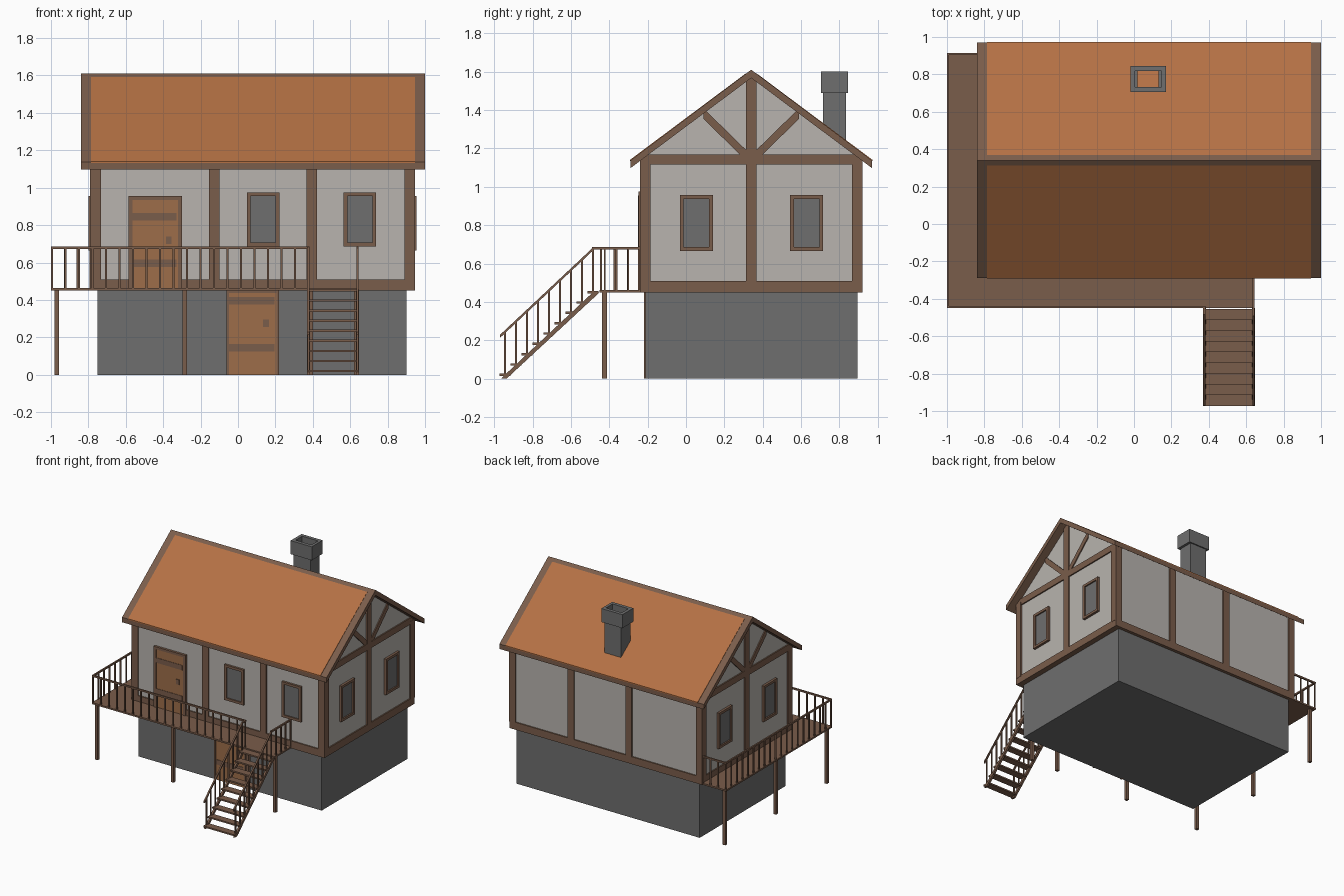
import bpy, bmesh
from mathutils import Vector

if "Cube" in bpy.data.objects:
    bpy.data.objects.remove(bpy.data.objects["Cube"])


def material(name, col):
    m = bpy.data.materials.new(name)
    m.diffuse_color = (*col, 1)
    m.use_nodes = True
    m.node_tree.nodes["Principled BSDF"].inputs["Base Color"].default_value = m.diffuse_color
    return m


WOOD = material("timber brown", (0.195, 0.109, 0.070))
DOOR = material("door wood", (0.34, 0.155, 0.067))
TILE = material("roof orange", (0.46, 0.165, 0.058))
WALL = material("plaster", (0.48, 0.455, 0.425))
STONE = material("stone grey", (0.156, 0.156, 0.156))


def finish(name, bm, mat):
    bmesh.ops.recalc_face_normals(bm, faces=bm.faces)
    me = bpy.data.meshes.new(name)
    bm.to_mesh(me)
    bm.free()
    me.materials.append(mat)
    ob = bpy.data.objects.new(name, me)
    bpy.context.collection.objects.link(ob)
    return ob


def boxes(name, mat, items):
    """One mesh of boxes, each (x0, x1, y0, y1, z0, z1)."""
    bm = bmesh.new()
    for x0, x1, y0, y1, z0, z1 in items:
        vs = bmesh.ops.create_cube(bm, size=1)["verts"]
        for v in vs:
            v.co = Vector(((x0 + x1) / 2 + v.co.x * (x1 - x0),
                           (y0 + y1) / 2 + v.co.y * (y1 - y0),
                           (z0 + z1) / 2 + v.co.z * (z1 - z0)))
    return finish(name, bm, mat)


def prisms(name, mat, items):
    """Profiles in the y-z plane pushed along x: (points, x0, x1)."""
    bm = bmesh.new()
    for pts, x0, x1 in items:
        f = bm.faces.new([bm.verts.new((x0, y, z)) for y, z in pts])
        ext = bmesh.ops.extrude_face_region(bm, geom=[f], use_keep_orig=True)
        for v in ext["geom"]:
            if isinstance(v, bmesh.types.BMVert):
                v.co.x = x1
    return finish(name, bm, mat)


def slant(y0, z0, y1, z1, t):
    """Sloping bar profile of vertical thickness t."""
    return [(y0, z0 - t), (y1, z1 - t), (y1, z1), (y0, z0)]


def ring(a0, a1, b0, b1, w):
    """Four rectangles around an opening."""
    return [(a0, a0 + w, b0, b1), (a1 - w, a1, b0, b1),
            (a0 + w, a1 - w, b0, b0 + w), (a0 + w, a1 - w, b1 - w, b1)]


XL, XR, YF, YB, MID = -0.79, 0.945, -0.24, 0.92, 0.34
SLOPE = 0.746


def roof_z(y):
    return 1.607 - abs(y - MID) * SLOPE


# stone base and plastered upper floor
boxes("stone_base", STONE, [(-0.75, 0.90, -0.21, 0.895, 0, 0.455)])
a, b = YF + 0.01, YB - 0.01
prisms("upper_walls", WALL, [([(a, 0.46), (b, 0.46), (b, roof_z(b) - 0.03),
                               (MID, 1.575), (a, roof_z(a) - 0.03)], XL + 0.01, XR - 0.01)])

# timber frame: sills, long-wall posts, gable posts and ties
sill = [(XL, XR, YF, YF + 0.055, 0.45, 0.51), (XL, XR, YB - 0.055, YB, 0.45, 0.51),
        (XL, XL + 0.055, YF, YB, 0.45, 0.51), (XR - 0.055, XR, YF, YB, 0.45, 0.51)]
boxes("sill_beams", WOOD, sill)
boxes("floor_underside", WOOD, [(XL + 0.01, XR - 0.01, YF + 0.01, YB - 0.01, 0.45, 0.47)])
posts = []
for x in (XL, -0.155, 0.365, XR - 0.055):
    posts += [(x, x + 0.057, YF, YF + 0.055, 0.5, 1.14), (x, x + 0.057, YB - 0.055, YB, 0.5, 1.14)]
boxes("wall_posts", WOOD, posts)
gable, braces = [], []
for x0, x1 in ((XL, XL + 0.03), (XR - 0.03, XR)):
    gable += [(x0, x1, 0.312, 0.368, 0.5, 1.565), (x0, x1, YF, YB, 1.115, 1.167)]
    for s in (1, -1):
        p = slant(MID + s * 0.02, 1.185, MID + s * 0.25, 1.41, 0.055)
        braces.append((p, x0 + 0.002, x1 - 0.002))
boxes("gable_timbers", WOOD, gable)
prisms("gable_braces", WOOD, braces)

# roof boards with thin tiled slopes on top
E0, E1, T = -0.29, 0.97, 0.04
prisms("roof_boards", WOOD, [([(E0, roof_z(E0) - T), (MID, 1.607 - T), (E1, roof_z(E1) - T),
                               (E1, roof_z(E1)), (MID, 1.61), (E0, roof_z(E0))], -0.84, 1.0)])
tiles = []
for s in (1, -1):
    ya, yb = MID + s * 0.028, MID + s * 0.632
    tiles.append((slant(ya, roof_z(ya) + 0.005, yb, roof_z(yb) + 0.005, 0.008), -0.785, 0.945))
prisms("roof_tiles", TILE, tiles)

# open chimney
shaft = [r + (1.2, 1.5) for r in ring(0.0, 0.15, 0.715, 0.835, 0.018)]
cap = [(-0.02, 0.005, 0.705, 0.845, 1.49, 1.60), (0.148, 0.17, 0.705, 0.845, 1.49, 1.60),
       (0.005, 0.148, 0.705, 0.733, 1.49, 1.60), (0.005, 0.148, 0.817, 0.845, 1.49, 1.60)]
boxes("chimney_shaft", STONE, shaft)
boxes("chimney_cap", STONE, cap)

# windows: two in front, two in each gable end
frames, panes = [], []
for x in (0.048, 0.565):
    frames += [(r[0], r[1], YF - 0.007, YF + 0.02, r[2], r[3])
               for r in ring(x, x + 0.173, 0.687, 0.975, 0.02)]
    panes.append((x + 0.01, x + 0.163, YF + 0.002, YF + 0.02, 0.70, 0.965))
for y in (-0.032, 0.543):
    for xo, xi, xp in ((XL - 0.009, XL + 0.02, XL + 0.002), (XR + 0.009, XR - 0.02, XR - 0.002)):
        lo, hi = min(xo, xi), max(xo, xi)
        frames += [(lo, hi) + r for r in ring(y, y + 0.172, 0.665, 0.957, 0.02)]
        panes.append((min(xp, xi), max(xp, xi), y + 0.01, y + 0.162, 0.675, 0.947))
boxes("window_frames", WOOD, frames)
boxes("window_panes", STONE, panes)


# doors with frame, iron bands and lock plate
def door(name, x0, x1, z0, z1, y, w, bands, lock):
    boxes(name, DOOR, [(x0 + w / 2, x1 - w / 2, y - 0.003, y + 0.03, z0, z1 - w / 2)])
    boxes(name + "_frame", WOOD, [(x0, x0 + w, y - 0.009, y + 0.03, z0, z1),
                                  (x1 - w, x1, y - 0.009, y + 0.03, z0, z1),
                                  (x0 + w, x1 - w, y - 0.009, y + 0.03, z1 - w, z1)])
    trim = [(x0 + w, x1 - w - 0.01, y - 0.006, y, z, z + 0.04) for z in bands]
    lx, lz = lock
    trim += [(lx - 0.015, lx + 0.015, y - 0.009, y, lz - 0.02, lz + 0.02)]
    boxes(name + "_bands", WOOD, trim)


door("upper_door", -0.585, -0.30, 0.455, 0.955, YF, 0.02, (0.575, 0.825), (-0.37, 0.72))
door("lower_door", -0.062, 0.22, 0.0, 0.45, -0.21, 0.014, (0.125, 0.375), (0.15, 0.275))

# balcony deck wrapping the front and left sides, on posts
boxes("balcony_deck", WOOD, [(-1.0, 0.645, -0.45, YF + 0.01, 0.45, 0.463),
                             (-1.0, XL + 0.01, YF + 0.01, 0.915, 0.45, 0.463)])
legs = [(-0.968, y) for y in (0.883, 0.23)] + [(x, -0.425) for x in (-0.968, -0.285, 0.39, 0.632)]
boxes("deck_posts", WOOD, [(x - 0.012, x + 0.012, y - 0.012, y + 0.012, 0, 0.455) for x, y in legs])

# balcony railing: straight runs of top rail and balusters
R = 0.006
rail = []
for x0, y0, x1, y1, n in ((-0.994, -0.444, 0.376, -0.444, 19), (-0.994, -0.444, -0.994, 0.909, 19),
                          (-0.994, 0.909, XL, 0.909, 3), (0.639, -0.485, 0.639, YF, 4)):
    rail.append((x0 - R, x1 + R, y0 - R, y1 + R, 0.672, 0.685))
    for i in range(n + 1):
        t = i / n
        x, y = x0 + (x1 - x0) * t, y0 + (y1 - y0) * t
        rail.append((x - 0.005, x + 0.005, y - 0.005, y + 0.005, 0.455, 0.675))
rail.append((0.370, 0.382, -0.485, -0.44, 0.672, 0.685))
boxes("balcony_railing", WOOD, rail)

# staircase: open treads, two stringers, sloping handrails and balusters
treads, balusters, slopes = [], [], []
for i in range(9):
    y, z = -0.944 + i * 0.0573, 0.02 + i * 0.0538
    treads.append((0.368, 0.647, y - 0.028, y + 0.03, z - 0.006, z + 0.006))
    for x in (0.376, 0.639):
        top = 0.215 + (y + 0.97) * 0.955
        balusters.append((x - 0.005, x + 0.005, y - 0.005, y + 0.005, z, min(top, 0.675)))
for x in (0.376, 0.639):
    slopes.append((slant(-0.97, 0.228, -0.483, 0.685, 0.016), x - R, x + R))
    slopes.append(([(-0.965, 0), (-0.935, 0), (-0.45, 0.45), (-0.485, 0.45)], x - 0.008, x + 0.008))
boxes("stair_treads", WOOD, treads)
boxes("stair_balusters", WOOD, balusters)
prisms("stair_rails_and_stringers", WOOD, slopes)
